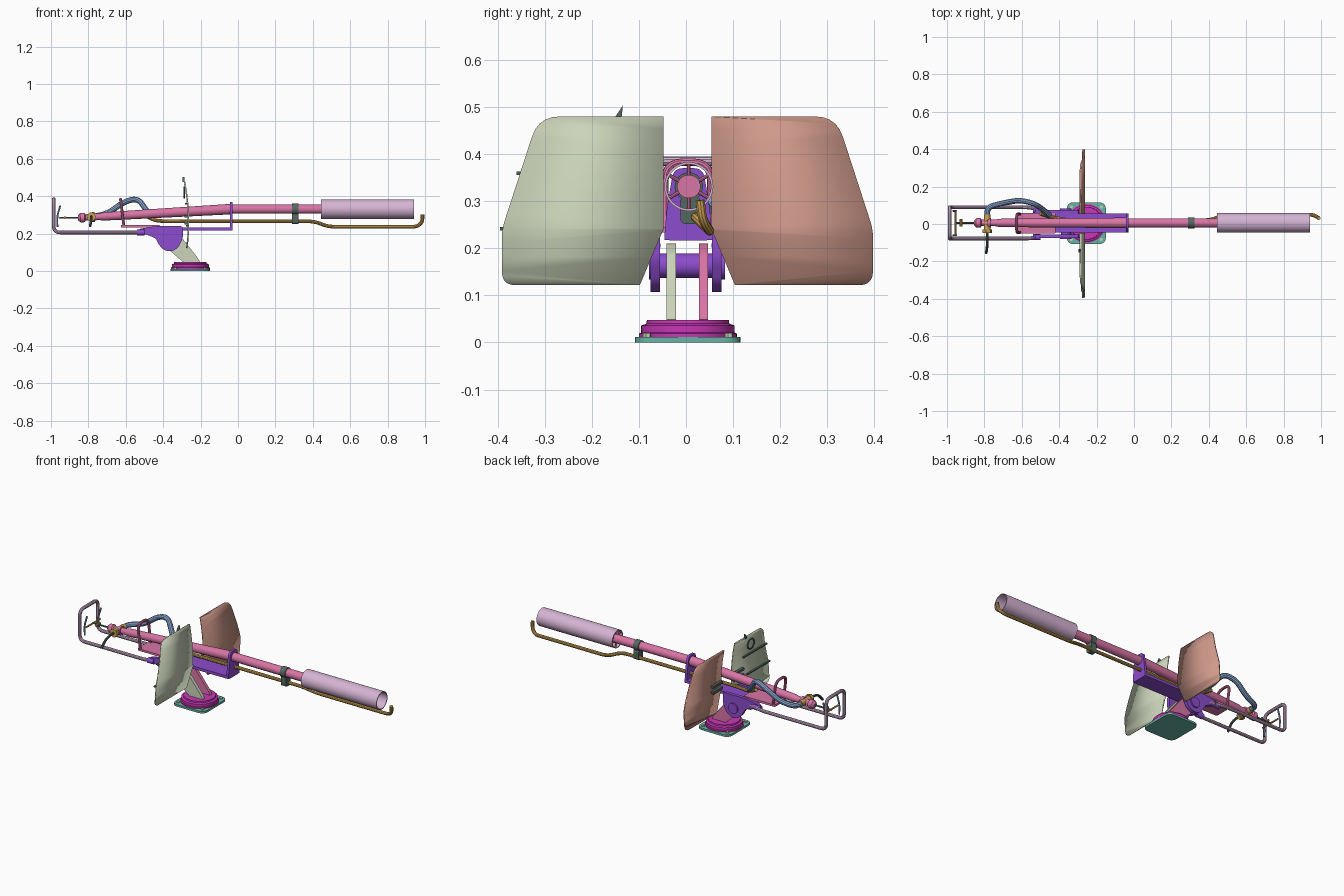
import bpy, bmesh, math
from mathutils import Vector

cube = bpy.data.objects.get("Cube")
if cube:
    bpy.data.objects.remove(cube)


def material(name, r, g, b):
    lin = lambda c: (c / 255 / 12.92) if c < 11 else ((c / 255 + 0.055) / 1.055) ** 2.4
    m = bpy.data.materials.new(name)
    col = (lin(r), lin(g), lin(b), 1)
    m.diffuse_color = col
    m.use_nodes = True
    m.node_tree.nodes["Principled BSDF"].inputs["Base Color"].default_value = col
    return m


GREEN = material("pale green", 203, 212, 186)
TERRA = material("terracotta", 207, 153, 138)
PINK = material("pink", 217, 117, 165)
PURPLE = material("purple", 140, 76, 205)
MAUVE = material("mauve", 214, 180, 212)
GOLD = material("gold", 205, 163, 82)
MAGENTA = material("magenta", 200, 55, 182)
TEAL = material("teal", 105, 180, 165)
BLUE = material("steel blue", 135, 165, 208)
DARK = material("dark grey green", 85, 105, 95)


def finish(bm, name, mat, smooth=True):
    bmesh.ops.recalc_face_normals(bm, faces=bm.faces)
    me = bpy.data.meshes.new(name)
    bm.to_mesh(me)
    bm.free()
    ob = bpy.data.objects.new(name, me)
    bpy.context.collection.objects.link(ob)
    me.materials.append(mat)
    if smooth:
        shade(ob)
    return ob


def shade(ob):
    bpy.ops.object.select_all(action='DESELECT')
    ob.select_set(True)
    bpy.context.view_layer.objects.active = ob
    bpy.ops.object.shade_smooth_by_angle(angle=math.radians(35))


def fillet(pts, r, closed=False, n=5):
    """Round every corner of a polyline."""
    pts = [Vector(p) for p in pts]
    out = []
    for i, p in enumerate(pts):
        if not closed and i in (0, len(pts) - 1):
            out.append(p)
            continue
        a, b = pts[i - 1] - p, pts[(i + 1) % len(pts)] - p
        d = min(r, a.length * 0.48, b.length * 0.48)
        a, b = p + a.normalized() * d, p + b.normalized() * d
        for k in range(n + 1):
            t = k / n
            out.append(a * (1 - t) ** 2 + p * 2 * t * (1 - t) + b * t * t)
    return out


def tube(name, pts, radius, mat, bend=0.03):
    cu = bpy.data.curves.new(name, 'CURVE')
    cu.dimensions = '3D'
    cu.bevel_depth = radius
    cu.bevel_resolution = 3
    cu.use_fill_caps = True
    path = fillet(pts, bend)
    sp = cu.splines.new('POLY')
    sp.points.add(len(path) - 1)
    for q, p in zip(sp.points, path):
        q.co = (*p, 1)
    cu.materials.append(mat)
    ob = bpy.data.objects.new(name, cu)
    bpy.context.collection.objects.link(ob)
    bpy.ops.object.select_all(action='DESELECT')
    ob.select_set(True)
    bpy.context.view_layer.objects.active = ob
    bpy.ops.object.convert(target='MESH')
    shade(bpy.context.view_layer.objects.active)


def prism(name, profile, axis, lo, hi, mat, r=0):
    """Extrude a 2D profile along an axis from lo to hi."""
    if r:
        profile = fillet([(a, b, 0) for a, b in profile], r, True)
    place = {'x': lambda p, d: (d, p[0], p[1]), 'y': lambda p, d: (p[0], d, p[1]),
             'z': lambda p, d: (p[0], p[1], d)}[axis]
    bm = bmesh.new()
    face = bm.faces.new([bm.verts.new(place(p, lo)) for p in profile])
    ext = bmesh.ops.extrude_face_region(bm, geom=[face])
    verts = [g for g in ext["geom"] if isinstance(g, bmesh.types.BMVert)]
    bmesh.ops.translate(bm, verts=verts, vec=Vector(place((0, 0), hi - lo)))
    return finish(bm, name, mat)


def rect(a0, a1, b0, b1):
    return [(a0, b0), (a1, b0), (a1, b1), (a0, b1)]


def lathe(name, start, direction, profile, mat, seg=32, closed=False):
    """Spin (distance, radius) rings about a line; open ends are capped."""
    d = Vector(direction).normalized()
    u = d.orthogonal().normalized()
    w = d.cross(u)
    bm = bmesh.new()
    rings = []
    for dist, rad in profile:
        c = Vector(start) + d * dist
        rings.append([bm.verts.new(c + (u * math.cos(2 * math.pi * k / seg)
                     + w * math.sin(2 * math.pi * k / seg)) * rad) for k in range(seg)])
    pairs = list(zip(rings, rings[1:])) + ([(rings[-1], rings[0])] if closed else [])
    for a, b in pairs:
        for k in range(seg):
            j = (k + 1) % seg
            bm.faces.new((a[k], a[j], b[j], b[k]))
    if not closed:
        bm.faces.new(rings[0])
        bm.faces.new(rings[-1])
    return finish(bm, name, mat)


def rod(name, a, b, radius, mat, seg=20):
    v = Vector(b) - Vector(a)
    return lathe(name, a, v, [(0, radius), (v.length, radius)], mat, seg)


CY = 0.006  # centre line of the barrel

# Base plate, bolts and turntable
prism("base_plate", rect(-0.36, -0.15, -0.108, 0.116), 'z', 0, 0.012, TEAL, 0.04)
for x in (-0.335, -0.175):
    for y in (-0.083, 0.091):
        rod("base_bolt", (x, y, 0.01), (x, y, 0.02), 0.009, GREEN, 6)
lathe("turntable", (-0.255, 0.004, 0.012), (0, 0, 1),
      [(0, 0.104), (0.007, 0.104), (0.009, 0.099), (0.024, 0.099), (0.028, 0.088), (0.036, 0.087)], MAGENTA, 48)

# Support arms and pivot
arm = [(-0.29, 0.045), (-0.2, 0.045), (-0.215, 0.07), (-0.31, 0.19), (-0.345, 0.21),
       (-0.385, 0.21), (-0.41, 0.18), (-0.4, 0.14)]
prism("right_arm", arm, 'y', -0.041, -0.021, GREEN, 0.012)
prism("left_arm", arm, 'y', 0.028, 0.047, PINK, 0.012)
rod("pivot_drum", (-0.365, -0.057, 0.163), (-0.365, 0.067, 0.163), 0.026, PURPLE)

# Cradle: cheek plates, tray and barrel guide
cheek = [(-0.53, 0.205), (-0.53, 0.225), (-0.44, 0.24), (-0.295, 0.24), (-0.295, 0.175), (-0.318, 0.127),
         (-0.35, 0.106), (-0.39, 0.108), (-0.42, 0.135), (-0.44, 0.175), (-0.49, 0.195)]
for y in (-0.075, 0.055):
    prism("cradle_cheek", cheek, 'y', y, y + 0.02, PURPLE, 0.015)
    side = -1 if y < 0 else 1
    rod("pivot_cap", (-0.365, y + 0.01, 0.163), (-0.365, 0.002 + side * 0.081, 0.163), 0.03, PURPLE)
prism("cradle_tray", rect(-0.44, -0.03, -0.046, 0.056), 'z', 0.218, 0.234, PURPLE)
guide = [(-0.047, 0.216), (0.057, 0.216), (0.05, 0.29), (0.036, 0.37), (-0.026, 0.37), (-0.04, 0.29)]
prism("barrel_guide", guide, 'x', -0.044, -0.03, PURPLE, 0.02)

# Pink rear bracket and hoop
prism("rear_bracket", rect(-0.625, -0.42, -0.052, 0.06), 'z', 0.233, 0.245, PINK, 0.01)
tube("rear_hoop", [(-0.61, -0.045, 0.24), (-0.628, -0.045, 0.383),
                   (-0.628, 0.053, 0.383), (-0.61, 0.053, 0.24)], 0.008, PINK, 0.04)

# Barrel
front, back = Vector((-0.04, CY, 0.331)), Vector((-0.8, CY, 0.287))
length = (front - back).length
lathe("rear_barrel", back, front - back,
      [(0, 0.018), (0.06, 0.018), (0.08, 0.022), (length, 0.028)], PINK)
rod("front_barrel", (-0.05, CY, 0.331), (0.47, CY, 0.331), 0.025, PINK)
lathe("breech", (-0.855, CY, 0.284), front - back,
      [(0, 0.013), (0.012, 0.025), (0.035, 0.025), (0.04, 0.017), (0.07, 0.017),
       (0.072, 0.026), (0.09, 0.026)], PINK)
lathe("barrel_clamp", (0.29, CY, 0.331), (1, 0, 0), [(0, 0.03), (0.034, 0.03)], DARK)
prism("pipe_clamp", rect(-0.012, 0.03, 0.252, 0.31), 'x', 0.29, 0.324, DARK, 0.012)

# Hollow muzzle shroud with spokes
lathe("muzzle_shroud", (0.445, CY, 0.331), (1, 0, 0),
      [(0, 0.052), (0.497, 0.052), (0.497, 0.047), (0, 0.047)], MAUVE, 48, True)
for k in range(6):
    a = math.radians(30 + 60 * k)
    c, s = math.cos(a), math.sin(a)
    rod("shroud_spoke", (0.457, CY + 0.022 * c, 0.331 + 0.022 * s),
        (0.457, CY + 0.05 * c, 0.331 + 0.05 * s), 0.004, PINK, 8)

# Pilot pipe beneath the barrel
tube("pilot_pipe", [(-0.5, 0.055, 0.3), (-0.44, 0.035, 0.268), (-0.35, 0.02, 0.266), (0.41, 0.02, 0.266),
                    (0.48, 0.05, 0.237), (0.955, 0.05, 0.237), (0.985, 0.035, 0.26), (0.987, 0.03, 0.302)],
     0.01, GOLD, 0.04)

# Feed hose and valve
tube("feed_hose", [(-0.785, 0.02, 0.29), (-0.785, 0.09, 0.29), (-0.7, 0.112, 0.305), (-0.61, 0.128, 0.37),
                   (-0.535, 0.11, 0.39), (-0.49, 0.08, 0.325), (-0.45, 0.045, 0.285)], 0.015, BLUE, 0.06)
rod("valve_body", (-0.785, -0.04, 0.29), (-0.785, 0.05, 0.29), 0.018, GOLD)
rod("valve_collar", (-0.785, -0.048, 0.29), (-0.785, -0.03, 0.29), 0.026, GOLD, 6)
tube("valve_lever", [(-0.785, -0.04, 0.29), (-0.785, -0.08, 0.29),
                     (-0.785, -0.12, 0.28), (-0.79, -0.155, 0.24)], 0.007, DARK)

# Steering frame at the rear
tube("steering_frame", [(-0.5, -0.066, 0.206), (-0.56, -0.078, 0.206), (-0.985, -0.078, 0.206),
                        (-0.985, -0.078, 0.385), (-0.985, 0.09, 0.385), (-0.985, 0.09, 0.206),
                        (-0.56, 0.09, 0.206), (-0.47, 0.066, 0.206)], 0.01, MAUVE, 0.035)
for y in (-0.07, 0.07):
    rod("frame_socket", (-0.54, y, 0.206), (-0.5, y, 0.206), 0.016, PURPLE)

# Trigger
rod("trigger_rod", (-0.96, CY, 0.285), (-0.84, CY, 0.285), 0.005, DARK, 10)
rod("trigger_block", (-0.925, CY - 0.02, 0.285), (-0.925, CY + 0.02, 0.285), 0.007, GOLD, 10)
tube("trigger_crossbar", [(-0.955, -0.06, 0.285), (-0.955, 0.07, 0.285)], 0.005, GOLD)
for y in (-0.06, 0.07):
    tube("trigger_lever", [(-0.965, y, 0.235), (-0.968, y, 0.29), (-0.95, y, 0.35)], 0.005, BLUE)


# Curved shield plates
def shield(name, sign, shift, mat):
    outline = [(0.05, 0.479), (0.315, 0.479), (0.393, 0.24), (0.393, 0.122), (0.1, 0.122), (0.05, 0.24)]
    radii = [0.001, 0.045, 0.02, 0.03, 0.001, 0.001]
    rounded = []
    n = len(outline)
    for i in range(n):
        trio = [(*outline[j % n], 0) for j in (i - 1, i, i + 1)]
        rounded += fillet(trio, radii[i])[1:-1]
    bm = bmesh.new()
    bm.faces.new([bm.verts.new((0, p[0] * sign + shift, p[1])) for p in rounded])
    for k in range(1, 12):
        bmesh.ops.bisect_plane(bm, geom=bm.verts[:] + bm.edges[:] + bm.faces[:],
                               plane_co=(0, 0, 0.122 + 0.03 * k), plane_no=(0, 0, 1))
    for v in bm.verts:
        v.co.x = -0.265 - 0.45 * (v.co.z - 0.26) ** 2
    ob = finish(bm, name, mat)
    mod = ob.modifiers.new("thickness", 'SOLIDIFY')
    mod.thickness = 0.008
    mod.offset = 0
    return ob


shield("right_shield", -1, 0.002, GREEN)
shield("left_shield", 1, 0.004, TERRA)

# Shield brackets, sight and rear fittings
for y0, y1 in ((-0.14, -0.05), (0.06, 0.15)):
    for z in (0.25, 0.285):
        prism("shield_bracket", rect(y0, y1, z, z + 0.014), 'x', -0.285, -0.268, DARK)
prism("sight_blade", [(-0.153, 0.475), (-0.137, 0.475), (-0.134, 0.503)], 'x', -0.298, -0.286, DARK)
prism("fitting_plate", rect(-0.36, -0.14, 0.355, 0.363), 'x', -0.283, -0.27, DARK)
prism("lower_fitting_plate", rect(-0.395, -0.18, 0.238, 0.245), 'x', -0.279, -0.265, DARK)
tube("sight_ring", [(-0.287, -0.2 + 0.03 * math.cos(math.radians(30 * k)),
                     0.42 + 0.03 * math.sin(math.radians(30 * k))) for k in range(13)], 0.004, DARK, 0.005)
